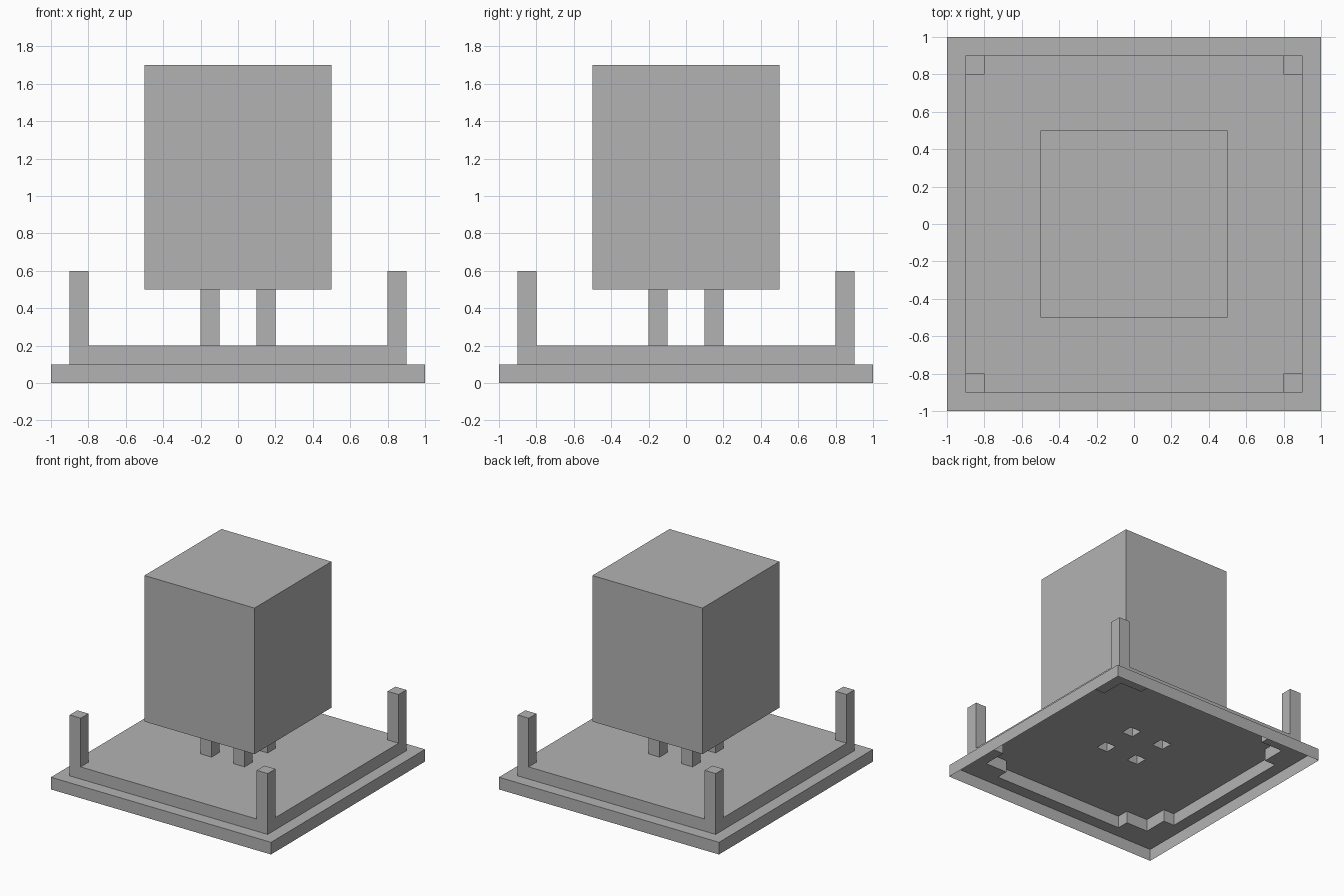
import bpy, bmesh

cube = bpy.data.objects.get("Cube")
if cube:
    bpy.data.objects.remove(cube, do_unlink=True)

grey = bpy.data.materials.new("plain_grey")
grey.use_nodes = True
colour = (0.45, 0.45, 0.45, 1)
grey.diffuse_color = colour
grey.node_tree.nodes["Principled BSDF"].inputs["Base Color"].default_value = colour


def finish(name, bm):
    bmesh.ops.remove_doubles(bm, verts=bm.verts, dist=0.0001)
    mesh = bpy.data.meshes.new(name)
    bm.to_mesh(mesh)
    bm.free()
    mesh.materials.append(grey)
    obj = bpy.data.objects.new(name, mesh)
    bpy.context.collection.objects.link(obj)
    return obj


def mirrored(values):
    return [-v for v in reversed(values)] + values


def stepped_sheet(name, half, levels, height, outside, cap=lambda x, y: True, flip=False):
    """Sheet of square cells at given heights, with walls at every step."""
    bm = bmesh.new()
    c = mirrored(half)

    def face(points):
        bm.faces.new([bm.verts.new(p) for p in points])

    def wall(p, q, inner, outer):
        # the wall faces the lower side; p to q runs counter-clockwise
        if inner is None or outer is None or inner <= outer:
            return
        zs = [z for z in levels if outer <= z <= inner]
        for lo, hi in zip(zs, zs[1:]):
            face([(*p, lo), (*q, lo), (*q, hi), (*p, hi)])

    def cell_height(i, j):
        if not (0 <= i < len(c) - 1 and 0 <= j < len(c) - 1):
            return outside
        return height(abs(c[i] + c[i + 1]) / 2, abs(c[j] + c[j + 1]) / 2)

    for i, (x0, x1) in enumerate(zip(c, c[1:])):
        for j, (y0, y1) in enumerate(zip(c, c[1:])):
            h = cell_height(i, j)
            if h is None:
                continue
            ring = [(x0, y0), (x1, y0), (x1, y1), (x0, y1)]
            if cap(abs(x0 + x1) / 2, abs(y0 + y1) / 2):
                face([(*p, h) for p in ring])
            for k, (di, dj) in enumerate([(0, -1), (1, 0), (0, 1), (-1, 0)]):
                wall(ring[k], ring[(k + 1) % 4], h, cell_height(i + di, j + dj))
    if flip:
        bmesh.ops.reverse_faces(bm, faces=bm.faces)
    return finish(name, bm)


def box(name, x, y, z, open_ends=False):
    bm = bmesh.new()
    bmesh.ops.create_cube(bm, size=1)
    for v in bm.verts:
        v.co = [r[0] if t < 0 else r[1] for t, r in zip(v.co, (x, y, z))]
    if open_ends:
        ends = [f for f in bm.faces if abs(f.normal.z) > 0.5]
        bmesh.ops.delete(bm, geom=ends, context='FACES')
    return finish(name, bm)


def is_post(x, y):
    return min(x, y) > 0.8


def is_leg(x, y):
    return 0.1 < x < 0.2 and 0.1 < y < 0.2


def is_rib(x, y):
    return min(x, y) > 0.6 and max(x, y) > 0.8


# Lower rim, open underneath
stepped_sheet("base_rim", [0.6, 0.8, 0.9, 1.0], [0, 0.1],
              lambda x, y: 0.1 if max(x, y) > 0.9 else None, 0)


# Raised deck with corner posts and openings at the legs
def deck_height(x, y):
    if is_leg(x, y):
        return None
    return 0.6 if is_post(x, y) else 0.2


stepped_sheet("deck_with_posts", [0.1, 0.2, 0.6, 0.8, 0.9], [0.1, 0.2, 0.6],
              deck_height, 0.1)

# Closed corner ribs under the deck
stepped_sheet("corner_ribs", [0.6, 0.8, 0.9], [0.1, 0.2],
              lambda x, y: 0.1 if is_rib(x, y) else 0.2, None, cap=is_rib, flip=True)

# Hollow legs
for side, sx in (("right", -1), ("left", 1)):
    for end, sy in (("front", -1), ("back", 1)):
        box(f"{end}_{side}_leg", sorted((sx * 0.1, sx * 0.2)),
            sorted((sy * 0.1, sy * 0.2)), (0.2, 0.5), open_ends=True)

# Large block
box("main_block", (-0.5, 0.5), (-0.5, 0.5), (0.5, 1.7))
